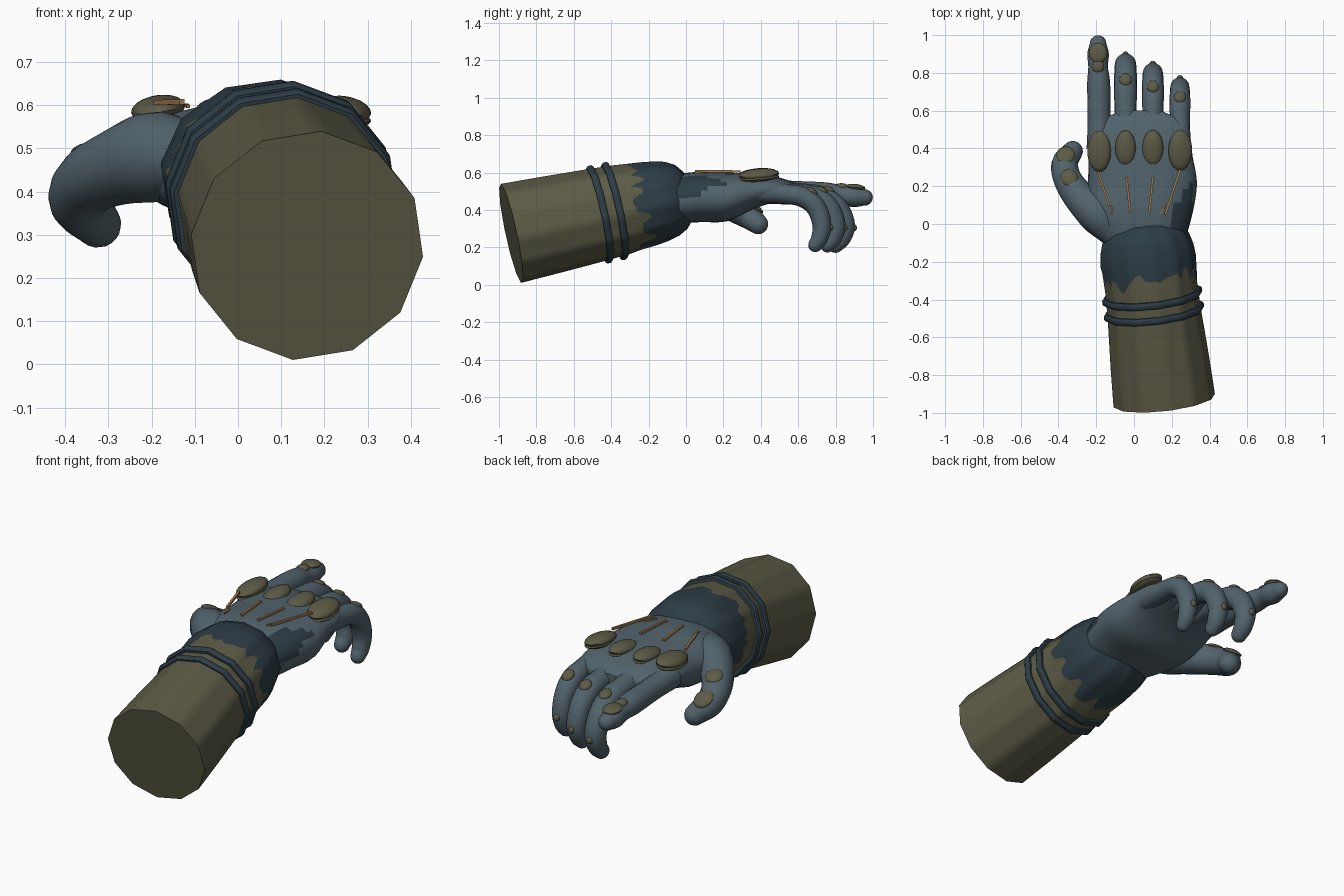
import bpy, bmesh, math, random
from mathutils import Vector, Matrix

random.seed(4)
if "Cube" in bpy.data.objects:
    bpy.data.objects.remove(bpy.data.objects["Cube"])


def material(name, rgb):
    m = bpy.data.materials.new(name)
    m.use_nodes = True
    m.diffuse_color = (*rgb, 1)
    m.node_tree.nodes["Principled BSDF"].inputs["Base Color"].default_value = (*rgb, 1)
    return m


SLATE = material("slate glove", (0.085, 0.125, 0.15))
OLIVE = material("olive cloth", (0.108, 0.104, 0.061))
DARK = material("dark blue leather", (0.026, 0.046, 0.06))
TAN = material("tan cord", (0.33, 0.2, 0.08))


def finish(name, bm, mats, angle=40):
    bmesh.ops.recalc_face_normals(bm, faces=bm.faces)
    me = bpy.data.meshes.new(name)
    bm.to_mesh(me)
    bm.free()
    for m in mats:
        me.materials.append(m)
    me.shade_smooth()
    me.set_sharp_from_angle(angle=math.radians(angle))
    ob = bpy.data.objects.new(name, me)
    bpy.context.collection.objects.link(ob)
    return ob


def loft(name, rings, mats, pick=None, closed=False, angle=40):
    """Skin equal-length rings; pick(ring index, centre) chooses the face material."""
    bm = bmesh.new()
    vs = [[bm.verts.new(p) for p in ring] for ring in rings]
    n = len(vs[0])
    pairs = list(zip(vs, vs[1:])) + ([(vs[-1], vs[0])] if closed else [])
    for i, (a, b) in enumerate(pairs):
        for k in range(n):
            f = bm.faces.new((a[k], a[(k + 1) % n], b[(k + 1) % n], b[k]))
            if pick:
                f.material_index = pick(i, f.calc_center_median())
    if not closed:
        bm.faces.new(vs[0])
        end = bm.faces.new(vs[-1])
        if pick:
            end.material_index = pick(len(pairs), end.calc_center_median())
    return finish(name, bm, mats, angle)


def spline(points, steps=6):
    """Catmull-Rom samples through points of any dimension."""
    pts = [Vector(p) for p in points]
    pts = [2 * pts[0] - pts[1]] + pts + [2 * pts[-1] - pts[-2]]
    out = []
    for a, b, c, d in zip(pts, pts[1:], pts[2:], pts[3:]):
        for s in range(steps):
            t = s / steps
            out.append(0.5 * (2 * b + (c - a) * t + (2 * a - 5 * b + 4 * c - d) * t ** 2
                              + (3 * b - a - 3 * c + d) * t ** 3))
    return out + [pts[-2]]


# Forearm frame: the sleeve is twelve-sided and leans along AXIS
AXIS = Vector((-0.115, 1, 0.215))
DIR = AXIS.normalized()
SIDE = (Vector((1, 0, 0)) - DIR * DIR.x).normalized()
UP = SIDE.cross(DIR)
START = Vector((0.16, -0.935, 0.275))
COLS = 60


def sleeve_ring(t, rx, rz, shift=None):
    ring = []
    for k in range(COLS):
        a = k * math.tau / COLS
        corner = math.cos(math.pi / 12) / math.cos(a % (math.pi / 6) - math.pi / 12)
        b = a - math.radians(7)
        off = shift[k] if shift else 0
        ring.append(START + AXIS * (t + off)
                    + (SIDE * math.cos(b) * rx + UP * math.sin(b) * rz) * corner)
    return ring


# Sleeve with the leather cuff: the jagged border is one jittered ring
jag, level = [], 0
for k in range(COLS):
    if k % 2 == 0 or random.random() < 0.3:
        level = random.uniform(-0.05, 0.045)
    jag.append(level + random.uniform(-0.008, 0.008))
profile = [(0, 0.272, 0.272), (0.2, 0.264, 0.264), (0.45, 0.25, 0.252), (0.6, 0.246, 0.242),
           (0.675, 0.25, 0.234), (0.74, 0.256, 0.227), (0.8, 0.25, 0.218), (0.86, 0.232, 0.203),
           (0.91, 0.2, 0.175), (0.945, 0.15, 0.13), (0.955, 0.05, 0.05)]
loft("forearm_sleeve", [sleeve_ring(t, rx, rz, jag if i == 4 else None)
                        for i, (t, rx, rz) in enumerate(profile)],
     [OLIVE, DARK], lambda i, c: int(i >= 4))

# Two straps around the sleeve
for label, t in (("lower", 0.472), ("upper", 0.553)):
    section = [(-0.018, 0.235), (-0.018, 0.26), (-0.009, 0.268),
               (0.009, 0.268), (0.018, 0.26), (0.018, 0.235)]
    loft(label + "_strap", [sleeve_ring(t + dt, r, r) for dt, r in section],
         [DARK], closed=True)

# Palm: y, centre x, centre z, half width, half height
palm = spline([(-0.13, 0.06, 0.455, 0.18, 0.11), (-0.05, 0.045, 0.46, 0.235, 0.13),
               (0.08, 0.035, 0.47, 0.28, 0.135), (0.22, 0.045, 0.47, 0.288, 0.13),
               (0.36, 0.035, 0.5, 0.275, 0.095), (0.47, 0.03, 0.51, 0.265, 0.07),
               (0.55, 0.035, 0.507, 0.215, 0.05), (0.6, 0.04, 0.5, 0.1, 0.03)], 4)


def palm_ring(s):
    y, cx, cz, rx, rz = s
    ring = []
    for k in range(32):
        c, n = math.cos(k * math.tau / 32), math.sin(k * math.tau / 32)
        ring.append((cx + rx * math.copysign(abs(c) ** 0.85, c), y,
                     cz + rz * math.copysign(abs(n) ** 0.85, n)))
    return ring


loft("palm", [palm_ring(s) for s in palm], [SLATE, DARK],
     lambda i, c: int(c.z > 0.46 and 0.18 < c.x < 0.31 and c.y < 0.02 + (c.x - 0.17) * 1.5))


def ellipsoid(name, centre, size, mat, out=Vector((0, 0, 1)), along=Vector((0, 1, 0))):
    basis = Matrix((along.cross(out), along, out)).transposed().to_4x4()
    bm = bmesh.new()
    bmesh.ops.create_uvsphere(bm, u_segments=20, v_segments=10, radius=1,
                              matrix=Matrix.Translation(centre) @ basis @ Matrix.Diagonal((*size, 1)))
    return finish(name, bm, [mat])


def digit(name, points, pads):
    """Round-tipped tube along (x, y, z, radius) points, with (fraction, size) joint pads."""
    samples = spline(points)
    frames = []
    for i, s in enumerate(samples):
        tangent = (samples[min(i + 1, len(samples) - 1)] - samples[max(i - 1, 0)]).to_3d().normalized()
        out = Vector((1, 0, 0)).cross(tangent).normalized()
        frames.append((s.to_3d(), s.w, tangent, out))
    # Dome over the fingertip
    c, r, tangent, out = frames[-1]
    dome = [(c + tangent * r * math.sin(a), r * math.cos(a), tangent, out)
            for a in (0.4, 0.8, 1.15, 1.4)]
    rings = []
    for c, r, t, o in frames + dome:
        side = t.cross(o)
        rings.append([c + (side * math.cos(a) + o * math.sin(a)) * r
                      for a in (k * math.tau / 16 for k in range(16))])
    loft(name, rings, [SLATE])
    for i, (u, size) in enumerate(pads):
        c, r, t, o = frames[round(u * (len(frames) - 1))]
        ellipsoid(f"{name}_pad_{i + 1}", c + o * r * 0.87, (size * 0.9, size, 0.018), OLIVE, o, t)


# Pointing finger and thumb
digit("index_finger", [(-0.185, 0.4, 0.505, 0.066), (-0.185, 0.55, 0.497, 0.06),
                       (-0.187, 0.74, 0.487, 0.061), (-0.19, 0.83, 0.48, 0.052),
                       (-0.19, 0.9, 0.472, 0.057), (-0.19, 0.955, 0.467, 0.044)],
      [(0.6, 0.036), (0.8, 0.054)])
digit("thumb", [(-0.1, -0.05, 0.475, 0.08), (-0.19, 0.05, 0.48, 0.105), (-0.285, 0.14, 0.455, 0.088),
                (-0.35, 0.235, 0.42, 0.076), (-0.366, 0.32, 0.375, 0.07), (-0.325, 0.385, 0.325, 0.055)],
      [(0.56, 0.05), (0.83, 0.055)])

# Three curled fingers share one bend, shifted and scaled
bend = [(0.38, 0.5, 1.12), (0.58, 0.485, 1.0), (0.69, 0.465, 1.05), (0.765, 0.41, 1.0),
        (0.8, 0.32, 0.95), (0.785, 0.25, 0.85), (0.757, 0.213, 0.72)]
for name, x, dy, r in (("middle_finger", -0.045, 0.045, 0.059), ("ring_finger", 0.1, 0, 0.056),
                       ("little_finger", 0.243, -0.07, 0.053)):
    digit(name, [(x, y + dy * (y - 0.38) / 0.4, z, r * k) for y, z, k in bend],
          [(0.36, 0.036), (0.7, 0.02)])

# Knuckle guards: a domed shell over a wider rim
for name, x, y, w, h, z in (("index", -0.185, 0.385, 0.063, 0.11, 0.592), ("middle", -0.045, 0.4, 0.055, 0.096, 0.587),
                            ("ring", 0.1, 0.4, 0.056, 0.098, 0.587), ("little", 0.245, 0.39, 0.064, 0.108, 0.59)):
    tilt = Vector(((x - 0.03) * 0.7, -0.08, 1)).normalized()
    along = Vector((0, 1, 0.08)).normalized()
    along = (along - tilt * along.dot(tilt)).normalized()
    ellipsoid(name + "_knuckle_guard", Vector((x, y, z)), (w, h, 0.03), OLIVE, tilt, along)
    ellipsoid(name + "_knuckle_rim", Vector((x, y, z - 0.018)), (w, h, 0.018), OLIVE, tilt, along)


def cord(name, a, b, width=0.006):
    a, b = Vector(a), Vector(b)
    rot = (b - a).to_track_quat("Y", "Z").to_matrix().to_4x4()
    bm = bmesh.new()
    bmesh.ops.create_cube(bm, size=1, matrix=Matrix.Translation((a + b) / 2) @ rot
                          @ Matrix.Diagonal((width * 2, (b - a).length, width * 2, 1)))
    finish(name, bm, [TAN])


# Cords running from the guards toward the wrist
for name, x0, y0, x1, y1 in (("index", -0.13, 0.09, -0.19, 0.28), ("middle", -0.02, 0.06, -0.04, 0.25),
                             ("ring", 0.08, 0.06, 0.1, 0.25), ("little", 0.165, 0.05, 0.245, 0.29)):
    cord(name + "_cord", (x0, y0, 0.608), (x1, y1, 0.606))
cord("little_short_cord", (0.14, 0.05, 0.6), (0.175, 0.11, 0.602), 0.004)
cord("index_short_cord", (-0.115, 0.05, 0.597), (-0.12, 0.1, 0.6), 0.004)
